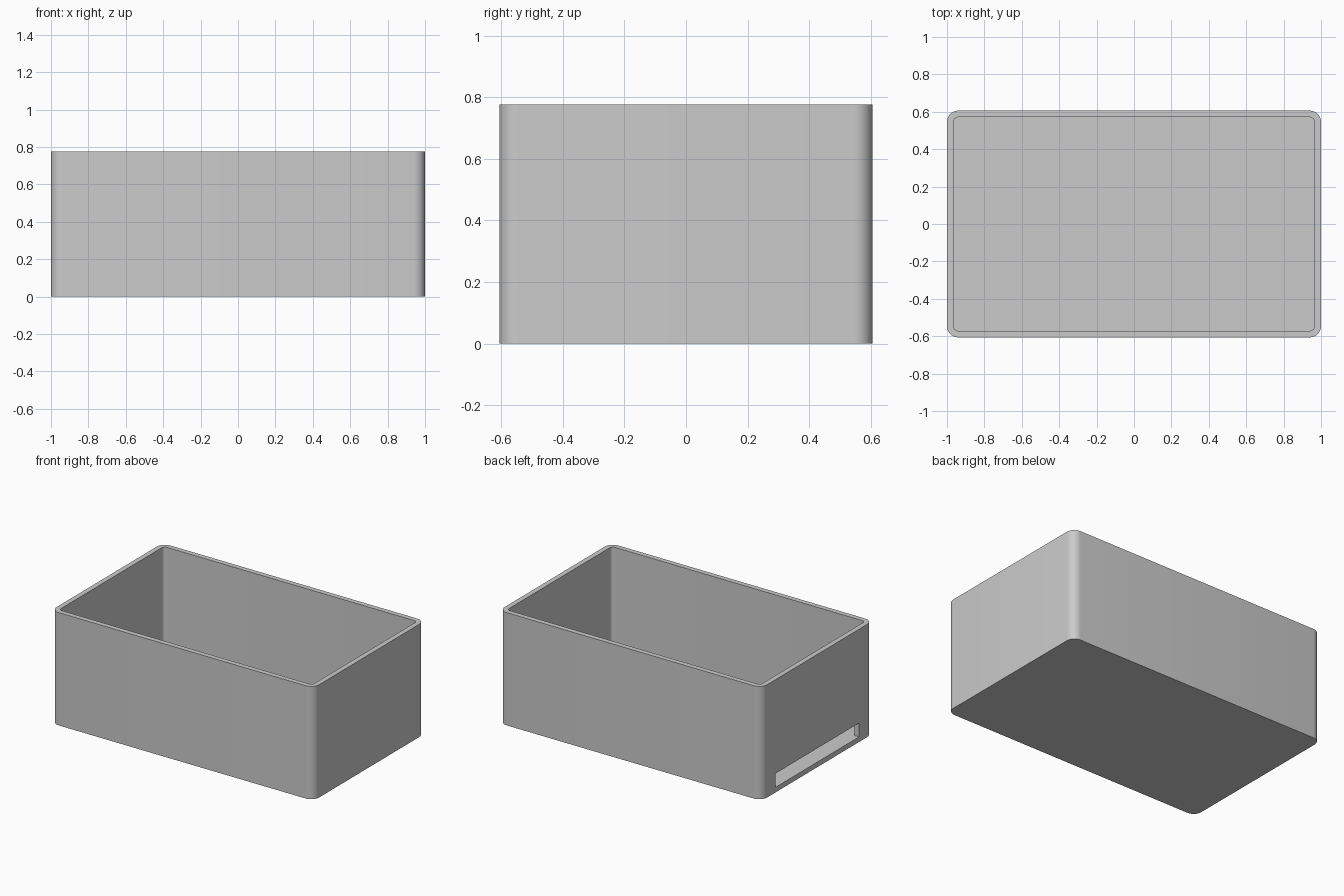
import bpy
import bmesh
from math import radians
from mathutils import Matrix, Vector

if "Cube" in bpy.data.objects:
    bpy.data.objects.remove(bpy.data.objects["Cube"], do_unlink=True)

WIDTH, DEPTH, HEIGHT = 2.0, 1.212, 0.777
WALL, CORNER = 0.035, 0.06
SLOT_LENGTH, SLOT_HEIGHT = 0.91, 0.095

grey = bpy.data.materials.new("plain grey")
grey.use_nodes = True
grey.diffuse_color = (0.6, 0.6, 0.6, 1)
grey.node_tree.nodes["Principled BSDF"].inputs["Base Color"].default_value = (0.6, 0.6, 0.6, 1)


def block(name, size, centre, radius=0):
    """Box with optionally rounded vertical edges."""
    bm = bmesh.new()
    place = Matrix.Translation(centre) @ Matrix.Diagonal((*size, 1))
    bmesh.ops.create_cube(bm, size=1, matrix=place)
    if radius:
        upright = [e for e in bm.edges
                   if abs(e.verts[0].co.z - e.verts[1].co.z) > size[2] / 2]
        bmesh.ops.bevel(bm, geom=upright, offset=radius, segments=8,
                        profile=0.5, affect='EDGES')
    bmesh.ops.recalc_face_normals(bm, faces=bm.faces)
    mesh = bpy.data.meshes.new(name)
    bm.to_mesh(mesh)
    bm.free()
    mesh.materials.append(grey)
    obj = bpy.data.objects.new(name, mesh)
    bpy.context.collection.objects.link(obj)
    return obj


def cut(target, cutter):
    """Subtract the cutter from the target and discard it."""
    cutter.hide_render = True
    mod = target.modifiers.new("cut", 'BOOLEAN')
    mod.operation = 'DIFFERENCE'
    mod.solver = 'EXACT'
    mod.object = cutter
    bpy.context.view_layer.objects.active = target
    bpy.ops.object.modifier_apply(modifier=mod.name)
    bpy.data.objects.remove(cutter, do_unlink=True)


# Open box with rounded corners
box = block("box", (WIDTH, DEPTH, HEIGHT), Vector((0, 0, HEIGHT / 2)), CORNER)

# Cavity, leaving the walls and floor
cut(box, block("cavity", (WIDTH - 2 * WALL, DEPTH - 2 * WALL, HEIGHT),
               Vector((0, 0, HEIGHT / 2 + WALL)), CORNER - WALL))

# Long slot low in the right-hand end wall, level with the floor
cut(box, block("slot", (4 * WALL, SLOT_LENGTH, SLOT_HEIGHT),
               Vector((-WIDTH / 2, 0, WALL + SLOT_HEIGHT / 2))))

# Smooth corners, sharp rims
bpy.ops.object.select_all(action='DESELECT')
box.select_set(True)
bpy.context.view_layer.objects.active = box
bpy.ops.object.shade_smooth_by_angle(angle=radians(30))
